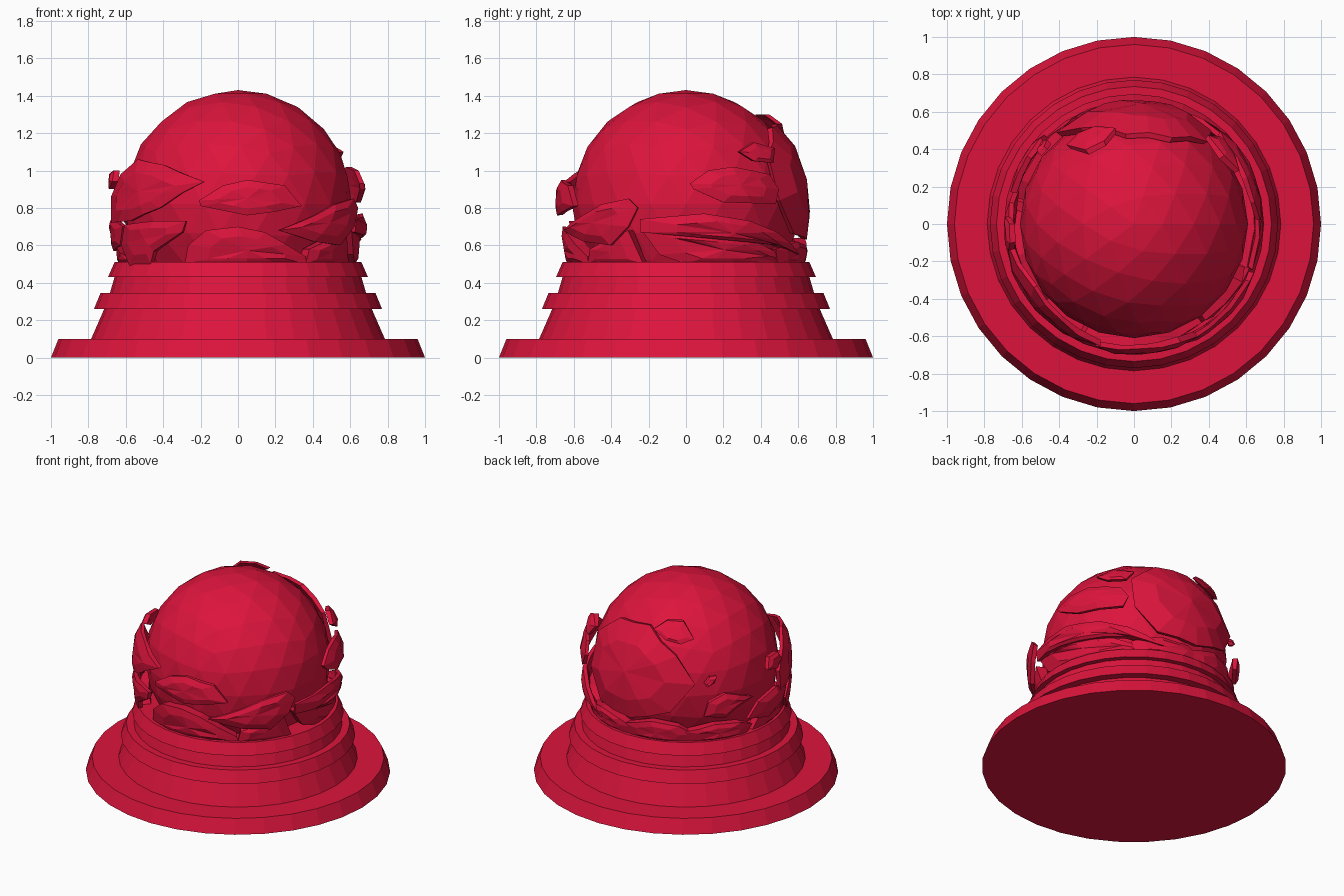
import bpy, bmesh, math, random

if "Cube" in bpy.data.objects:
    bpy.data.objects.remove(bpy.data.objects["Cube"])

random.seed(4)
crimson = bpy.data.materials.new("crimson")
crimson.diffuse_color = (0.716, 0.007, 0.045, 1)
crimson.use_nodes = True
crimson.node_tree.nodes["Principled BSDF"].inputs["Base Color"].default_value = crimson.diffuse_color
BALL_Z = 0.82


def add_object(name, bm):
    bmesh.ops.recalc_face_normals(bm, faces=bm.faces)
    mesh = bpy.data.meshes.new(name)
    bm.to_mesh(mesh)
    bm.free()
    mesh.materials.append(crimson)
    obj = bpy.data.objects.new(name, mesh)
    bpy.context.collection.objects.link(obj)
    return obj


def shell_radius(z):
    """Horizontal radius of the cup the shards lie on: round above, upright below."""
    return math.sqrt(0.69 ** 2 - max(0, z - 0.80) ** 2) - 0.12 * max(0, 0.7 - z)


def shard(name, side, outline, lift=0.0, thick=0.04):
    """Curved stone chip; side is the viewing azimuth, outline is (across, height)."""
    pts = []
    for u, z in outline:
        s = max(-0.99, min(0.99, u / shell_radius(z)))
        pts.append((math.radians(side) + math.asin(s), z))
    # split long edges so the chip follows the ball
    dense = []
    for (a, z), (b, w) in zip(pts, pts[1:] + pts[:1]):
        n = 1 + int(abs(b - a) / 0.3)
        dense += [(a + (b - a) * i / n, z + (w - z) * i / n) for i in range(n)]
    ca = sum(p[0] for p in dense) / len(dense)
    cz = sum(p[1] for p in dense) / len(dense)
    bm = bmesh.new()

    def ring(scale, depth):
        out = []
        for a, z in dense:
            a, z = ca + (a - ca) * scale, cz + (z - cz) * scale
            r = shell_radius(z) + lift + depth + random.uniform(-0.004, 0.004)
            out.append(bm.verts.new((r * math.sin(a), -r * math.cos(a), z)))
        return out

    rings = [ring(0.5, -thick), ring(0.98, -thick), ring(1.0, -0.012), ring(0.6, 0.0)]
    n = len(dense)
    for lo, hi in zip(rings, rings[1:]):
        for i in range(n):
            j = (i + 1) % n
            bm.faces.new((lo[i], lo[j], hi[j], hi[i]))
    for cap, depth in ((rings[0], -thick), (rings[-1], 0.0)):
        r = shell_radius(cz) + lift + depth
        c = bm.verts.new((r * math.sin(ca), -r * math.cos(ca), cz))
        for i in range(n):
            bm.faces.new((cap[i], cap[(i + 1) % n], c))
    add_object(name, bm)


# stepped round base
profile = [(1.0, 0), (0.96, 0.10), (0.785, 0.10), (0.715, 0.26), (0.77, 0.26), (0.735, 0.345),
           (0.685, 0.345), (0.66, 0.43), (0.695, 0.43), (0.66, 0.51)]
bm = bmesh.new()
loops = [[bm.verts.new((r * math.cos(i * math.tau / 32), r * math.sin(i * math.tau / 32), z))
          for i in range(32)] for r, z in profile]
for lo, hi in zip(loops, loops[1:]):
    for i in range(32):
        j = (i + 1) % 32
        bm.faces.new((lo[i], lo[j], hi[j], hi[i]))
bm.faces.new(loops[0])
bm.faces.new(loops[-1])
add_object("base", bm)

# ball
bm = bmesh.new()
bmesh.ops.create_icosphere(bm, subdivisions=3, radius=0.61)
add_object("ball", bm).location.z = BALL_Z

# front chips
shard("chip_left_front", 0, [(-0.68, 0.72), (-0.68, 0.86), (-0.63, 0.98), (-0.54, 1.06), (-0.4, 1.03),
      (-0.18, 0.94), (-0.3, 0.88), (-0.42, 0.8), (-0.58, 0.73)], 0.01)
shard("chip_front", 0, [(-0.21, 0.84), (-0.08, 0.92), (0.05, 0.95), (0.25, 0.92), (0.34, 0.81),
      (0.2, 0.78), (0.05, 0.76), (-0.2, 0.81)], 0.01)
shard("chip_left_low", 0, [(-0.63, 0.6), (-0.61, 0.71), (-0.45, 0.73), (-0.28, 0.73), (-0.3, 0.67),
      (-0.45, 0.57), (-0.47, 0.5), (-0.58, 0.49)], 0.01)
shard("band_front", 0, [(-0.3, 0.5), (-0.28, 0.6), (-0.18, 0.68), (0.0, 0.70), (0.15, 0.67),
      (0.38, 0.54), (0.38, 0.5)], -0.02, 0.08)
shard("chip_right_front", 45, [(-0.31, 0.68), (-0.1, 0.76), (0.05, 0.82), (0.22, 0.85), (0.27, 0.80),
      (0.22, 0.7), (0.1, 0.6), (-0.1, 0.62)], 0.015)
shard("band_right_front", 45, [(-0.12, 0.5), (-0.1, 0.58), (0.05, 0.63), (0.2, 0.68), (0.27, 0.5)],
      -0.02, 0.08)

# right chips
shard("chip_right_long", 90, [(-0.25, 0.74), (0.1, 0.77), (0.35, 0.73), (0.5, 0.67), (0.62, 0.55),
      (0.5, 0.6), (0.2, 0.63), (-0.25, 0.67)])
shard("band_right", 90, [(-0.25, 0.68), (0.0, 0.66), (0.4, 0.62), (0.58, 0.52), (0.4, 0.5),
      (0.0, 0.5), (-0.15, 0.55)], -0.025, 0.08)
shard("chip_right_high", 90, [(0.02, 0.93), (0.12, 1.0), (0.25, 1.02), (0.45, 0.98), (0.5, 0.9),
      (0.48, 0.82), (0.2, 0.83), (0.04, 0.9)], 0.01)
shard("chip_right_small", 90, [(0.28, 1.1), (0.36, 1.15), (0.47, 1.12), (0.46, 1.04), (0.36, 1.05)],
      0.02)

# back chips
shard("plate_back", 180, [(-0.44, 0.84), (-0.42, 1.08), (-0.22, 1.23), (0.05, 1.25), (0.3, 1.1),
      (0.44, 0.92), (0.3, 0.72), (0.0, 0.63), (-0.3, 0.66)], -0.025, 0.045)
shard("chip_back_top", 180, [(0.10, 1.25), (0.16, 1.30), (0.26, 1.30), (0.36, 1.21), (0.3, 1.18),
      (0.2, 1.2)], 0.01)
shard("pebble_back", 225, [(0.01, 0.92), (0.05, 0.96), (0.1, 0.96), (0.08, 0.92), (0.03, 0.9)], -0.02)
shard("chip_back_left", 225, [(0.0, 0.7), (0.03, 0.8), (0.15, 0.85), (0.35, 0.78), (0.22, 0.72),
      (0.15, 0.67)])
for k, (side, top) in enumerate([(160, 0.62), (198, 0.64), (236, 0.62)]):
    shard("band_back_%d" % k, side, [(-0.22, 0.5), (-0.25, 0.58), (-0.05, top), (0.15, top - 0.02),
          (0.25, 0.56), (0.2, 0.5)], -0.02, 0.07)

# left chips
shard("pebble_left", 270, [(-0.04, 0.93), (0.0, 1.0), (0.1, 1.0), (0.14, 0.94), (0.06, 0.9)], 0.02)
shard("chip_left", 270, [(-0.2, 0.62), (-0.12, 0.72), (0.08, 0.76), (0.28, 0.70), (0.22, 0.6),
      (0.0, 0.57)])
shard("band_left", 285, [(-0.3, 0.5), (-0.25, 0.6), (0.0, 0.64), (0.25, 0.6), (0.3, 0.5)], -0.02, 0.07)
